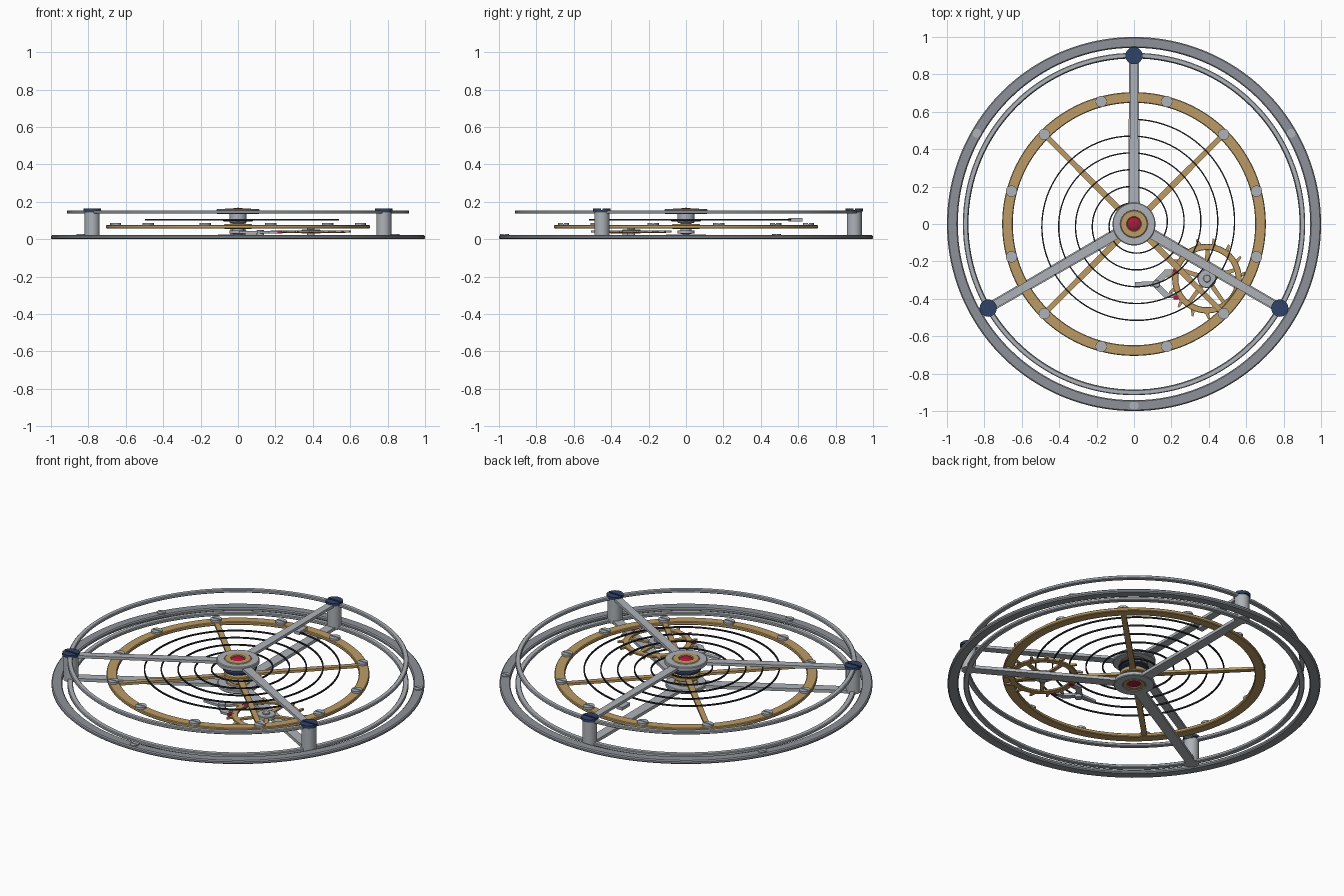
import bpy, bmesh, math
from math import sin, cos, pi, radians
from mathutils import Matrix

if "Cube" in bpy.data.objects:
    bpy.data.objects.remove(bpy.data.objects["Cube"])


def material(name, rgb):
    m = bpy.data.materials.new(name)
    m.diffuse_color = (*rgb, 1)
    m.use_nodes = True
    m.node_tree.nodes["Principled BSDF"].inputs["Base Color"].default_value = m.diffuse_color
    return m


STEEL = material("steel", (0.42, 0.45, 0.48))
DARK = material("dark_steel", (0.27, 0.29, 0.32))
BRASS = material("brass", (0.50, 0.33, 0.13))
BLUE = material("blued_steel", (0.03, 0.055, 0.14))
SPRING = material("spring_steel", (0.02, 0.022, 0.03))
RUBY = material("ruby", (0.40, 0.01, 0.04))


def finish(name, bm, mat, matrix=None):
    bmesh.ops.remove_doubles(bm, verts=bm.verts, dist=1e-6)
    bmesh.ops.recalc_face_normals(bm, faces=bm.faces)
    me = bpy.data.meshes.new(name)
    if matrix:
        bm.transform(matrix)
    bm.to_mesh(me)
    bm.free()
    me.materials.append(mat)
    ob = bpy.data.objects.new(name, me)
    bpy.context.collection.objects.link(ob)
    bpy.ops.object.select_all(action='DESELECT')
    ob.select_set(True)
    bpy.context.view_layer.objects.active = ob
    bpy.ops.object.shade_smooth_by_angle(angle=radians(30))
    return ob


def lathe(name, profile, mat, loc=(0, 0, 0), n=48):
    """Revolve a closed (r, z) profile."""
    bm = bmesh.new()
    rows = [[bm.verts.new((r * cos(2 * pi * i / n), r * sin(2 * pi * i / n), z))
             for r, z in profile] for i in range(n)]
    k = len(profile)
    for i in range(n):
        a, b = rows[i], rows[(i + 1) % n]
        for j in range(k):
            if profile[j][0] or profile[(j + 1) % k][0]:
                bm.faces.new((a[j], b[j], b[(j + 1) % k], a[(j + 1) % k]))
    bmesh.ops.dissolve_degenerate(bm, dist=1e-7, edges=bm.edges)
    return finish(name, bm, mat, Matrix.Translation(loc))


def ring(name, r0, r1, z0, z1, mat, loc=(0, 0, 0), n=48, c=0.004):
    """Flat ring with chamfered edges."""
    return lathe(name, [(r0, z0 + c), (r0 + c, z0), (r1 - c, z0), (r1, z0 + c),
                        (r1, z1 - c), (r1 - c, z1), (r0 + c, z1), (r0, z1 - c)], mat, loc, n)


def disc(name, r, z0, z1, mat, loc=(0, 0, 0), n=32, c=0.003):
    return lathe(name, [(0, z0), (r, z0), (r, z1 - c), (r - c, z1), (0, z1)], mat, loc, n)


def add_prism(bm, pts, z0, z1):
    lo = [bm.verts.new((x, y, z0)) for x, y in pts]
    hi = [bm.verts.new((x, y, z1)) for x, y in pts]
    bm.faces.new(lo[::-1])
    bm.faces.new(hi)
    for i in range(len(pts)):
        j = (i + 1) % len(pts)
        bm.faces.new((lo[i], lo[j], hi[j], hi[i]))


def prism(name, shapes, z0, z1, mat, loc=(0, 0, 0), ang=0):
    bm = bmesh.new()
    for pts in shapes:
        add_prism(bm, pts, z0, z1)
    return finish(name, bm, mat, Matrix.Translation(loc) @ Matrix.Rotation(ang, 4, 'Z'))


def bar(r0, r1, w0, w1, a=0.0):
    """Tapered radial bar outline at angle a."""
    pts = [(r0, -w0 / 2), (r1, -w1 / 2), (r1, w1 / 2), (r0, w0 / 2)]
    return [(x * cos(a) - y * sin(a), x * sin(a) + y * cos(a)) for x, y in pts]


def screw(name, r, z0, z1, mat, loc):
    """Screw head with a straight slot."""
    s = r * 0.1
    zs = z1 - (z1 - z0) * 0.4
    a0 = math.asin(s / r)
    half = [(r * cos(a0 + (pi - 2 * a0) * i / 14), r * sin(a0 + (pi - 2 * a0) * i / 14))
            for i in range(15)]
    prism(name + "_head", [half, [(-x, -y) for x, y in half]], zs, z1, mat, loc)
    disc(name + "_seat", r, z0, zs, mat, loc, 28, 0)


def polar(r, deg):
    return (r * cos(radians(deg)), r * sin(radians(deg)), 0)


# lower cage: outer ring, inner ring, arms and hub
ring("base_outer_ring", 0.942, 1.0, 0, 0.022, DARK, n=128, c=0.006)
ring("base_inner_ring", 0.885, 0.915, 0.002, 0.02, STEEL, n=128)
ARMS = (90, 210, 330)
prism("lower_arms", [bar(0.08, 0.9, 0.062, 0.052, radians(a)) for a in ARMS], 0.002, 0.02, STEEL)
ring("lower_hub", 0.06, 0.11, 0, 0.024, STEEL)
ring("lower_jewel_setting", 0.035, 0.062, 0.002, 0.026, BRASS)
disc("lower_jewel", 0.036, 0.008, 0.022, RUBY)
for k, a in enumerate((30, 150, 270)):
    screw(f"base_screw_{k}", 0.024, 0.02, 0.028, STEEL, polar(0.97, a))

# upper cage: ring, arms, pillars and blued screws
ring("upper_ring", 0.887, 0.915, 0.136, 0.154, STEEL, n=128)
prism("upper_arms", [bar(0.08, 0.9, 0.05, 0.04, radians(a)) for a in ARMS], 0.137, 0.153, STEEL)
for k, a in enumerate(ARMS):
    p = polar(0.9, a)
    disc(f"pillar_{k}", 0.04, 0.003, 0.147, STEEL, p)
    screw(f"pillar_screw_{k}", 0.046, 0.147, 0.163, BLUE, p)
ring("upper_hub", 0.07, 0.115, 0.135, 0.161, STEEL)
ring("upper_jewel_setting", 0.036, 0.073, 0.14, 0.164, BRASS)
lathe("upper_jewel", [(0, 0.14), (0.038, 0.14), (0.038, 0.158), (0.03, 0.164),
                      (0.015, 0.167), (0, 0.168)], RUBY)

# balance staff with rollers and spring collet
lathe("balance_staff", [(0, 0.01), (0.018, 0.01), (0.018, 0.028), (0.045, 0.03), (0.045, 0.045),
                        (0.03, 0.047), (0.03, 0.085), (0.045, 0.088), (0.045, 0.136),
                        (0.018, 0.138), (0.018, 0.15), (0, 0.15)], STEEL)
ring("spring_collet", 0.03, 0.08, 0.095, 0.109, BLUE)

# balance wheel
ring("balance_rim", 0.648, 0.705, 0.056, 0.076, BRASS, n=128)
prism("balance_spokes", [bar(0.04, 0.66, 0.034, 0.028, radians(a)) for a in (45, 135, 225, 315)],
      0.059, 0.073, BRASS)
ring("balance_hub", 0.028, 0.075, 0.054, 0.08, BRASS)
for k in range(12):
    screw(f"balance_screw_{k}", 0.03, 0.075, 0.087, STEEL, polar(0.678, 15 + 30 * k))

# hairspring: flat spiral ribbon, and its stud
bm = bmesh.new()
prev = None
STEPS, TURNS = 480, 5.4
for i in range(STEPS + 1):
    t = TURNS * i / STEPS
    a, r = pi / 2 - 2 * pi * t, 0.56 - 0.09 * t
    cur = [bm.verts.new(((r + dr) * cos(a), (r + dr) * sin(a), z))
           for dr, z in ((-.0035, .099), (.0035, .099), (.0035, .107), (-.0035, .107))]
    if prev:
        for j in range(4):
            m = (j + 1) % 4
            bm.faces.new((prev[j], prev[m], cur[m], cur[j]))
    else:
        bm.faces.new(cur)
    prev = cur
bm.faces.new(prev[::-1])
finish("hairspring", bm, SPRING)
prism("hairspring_stud", [bar(0.548, 0.622, 0.036, 0.036, pi / 2)], 0.095, 0.113, STEEL)

# escape wheel
EC = (0.39, -0.292, 0)
ring("escape_rim", 0.153, 0.186, 0.034, 0.046, BRASS, EC, 64, 0.002)
teeth = []
for k in range(15):
    a = 2 * pi * k / 15 + 0.1
    teeth.append([(r * cos(a + d), r * sin(a + d))
                  for r, d in ((0.18, -0.07), (0.216, 0.03), (0.216, 0.08), (0.18, 0.06))])
prism("escape_teeth", teeth, 0.035, 0.045, BRASS, EC)
prism("escape_spokes", [bar(0.03, 0.16, 0.026, 0.02, 2 * pi * k / 5 + 0.3) for k in range(5)],
      0.035, 0.045, BRASS, EC)
disc("escape_hub", 0.05, 0.03, 0.052, STEEL, EC)
disc("escape_pivot", 0.02, 0.01, 0.06, STEEL, EC)

# pallet fork with ruby pallets
FC = (0.12, -0.32, 0)
fork = [[(-0.115, -0.01), (0, -0.014), (0, 0.014), (-0.115, 0.01)]]
for s in (1, -1):
    fork.append([(-0.03, 0), (0.0, -0.014 * s), (0.07, 0.055 * s), (0.045, 0.076 * s)])
    fork.append([(0.045, 0.076 * s), (0.07, 0.048 * s), (0.105, 0.058 * s), (0.105, 0.076 * s)])
prism("pallet_fork", fork, 0.03, 0.043, STEEL, FC)
disc("pallet_pivot", 0.02, 0.015, 0.05, STEEL, FC)
prism("pallet_stones", [[(0.092, y - 0.011), (0.117, y - 0.011), (0.117, y + 0.011), (0.092, y + 0.011)]
                        for y in (0.065, -0.072)], 0.029, 0.047, RUBY, FC)
